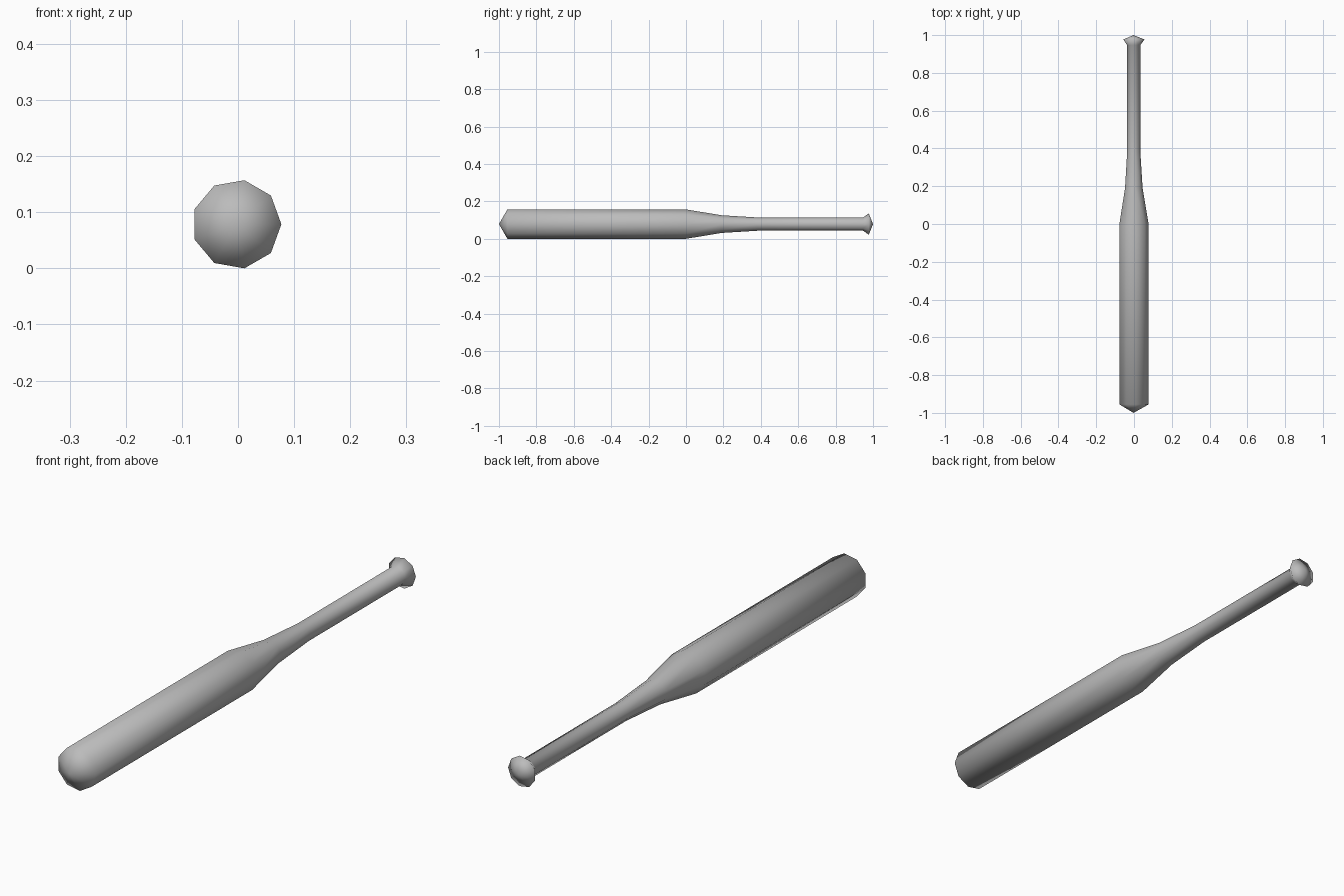
import bpy
import bmesh
from math import cos, sin, tau

cube = bpy.data.objects.get("Cube")
if cube:
    bpy.data.objects.remove(cube, do_unlink=True)

SIDES = 9
CENTRE_X, CENTRE_Z = -0.0024, 0.0785

# Profile from barrel tip to knob: (position along y, radius)
TIP, END = -1.0, 1.0
PROFILE = [(-0.955, 0.0797), (0.0, 0.0797), (0.19, 0.048), (0.385, 0.0358),
           (0.947, 0.0358), (0.977, 0.058)]

# Plain grey material
grey = bpy.data.materials.new("grey")
grey.use_nodes = True
colour = (0.5, 0.5, 0.5, 1.0)
grey.diffuse_color = colour
grey.node_tree.nodes["Principled BSDF"].inputs["Base Color"].default_value = colour

# Bat body: nine-sided rings joined along the profile
bm = bmesh.new()
rings = []
for y, r in PROFILE:
    rings.append([bm.verts.new((CENTRE_X + r * cos(tau * i / SIDES), y,
                                CENTRE_Z + r * sin(tau * i / SIDES)))
                  for i in range(SIDES)])
tip = bm.verts.new((CENTRE_X, TIP, CENTRE_Z))
end = bm.verts.new((CENTRE_X, END, CENTRE_Z))
for i in range(SIDES):
    j = (i + 1) % SIDES
    for a, b in zip(rings, rings[1:]):
        bm.faces.new((a[i], a[j], b[j], b[i]))
    # Pointed caps on the barrel and the knob
    bm.faces.new((tip, rings[0][j], rings[0][i]))
    bm.faces.new((end, rings[-1][i], rings[-1][j]))
bmesh.ops.recalc_face_normals(bm, faces=bm.faces)
for face in bm.faces:
    face.smooth = True

mesh = bpy.data.meshes.new("bat")
bm.to_mesh(mesh)
bm.free()
mesh.materials.append(grey)
bpy.context.collection.objects.link(bpy.data.objects.new("bat", mesh))
